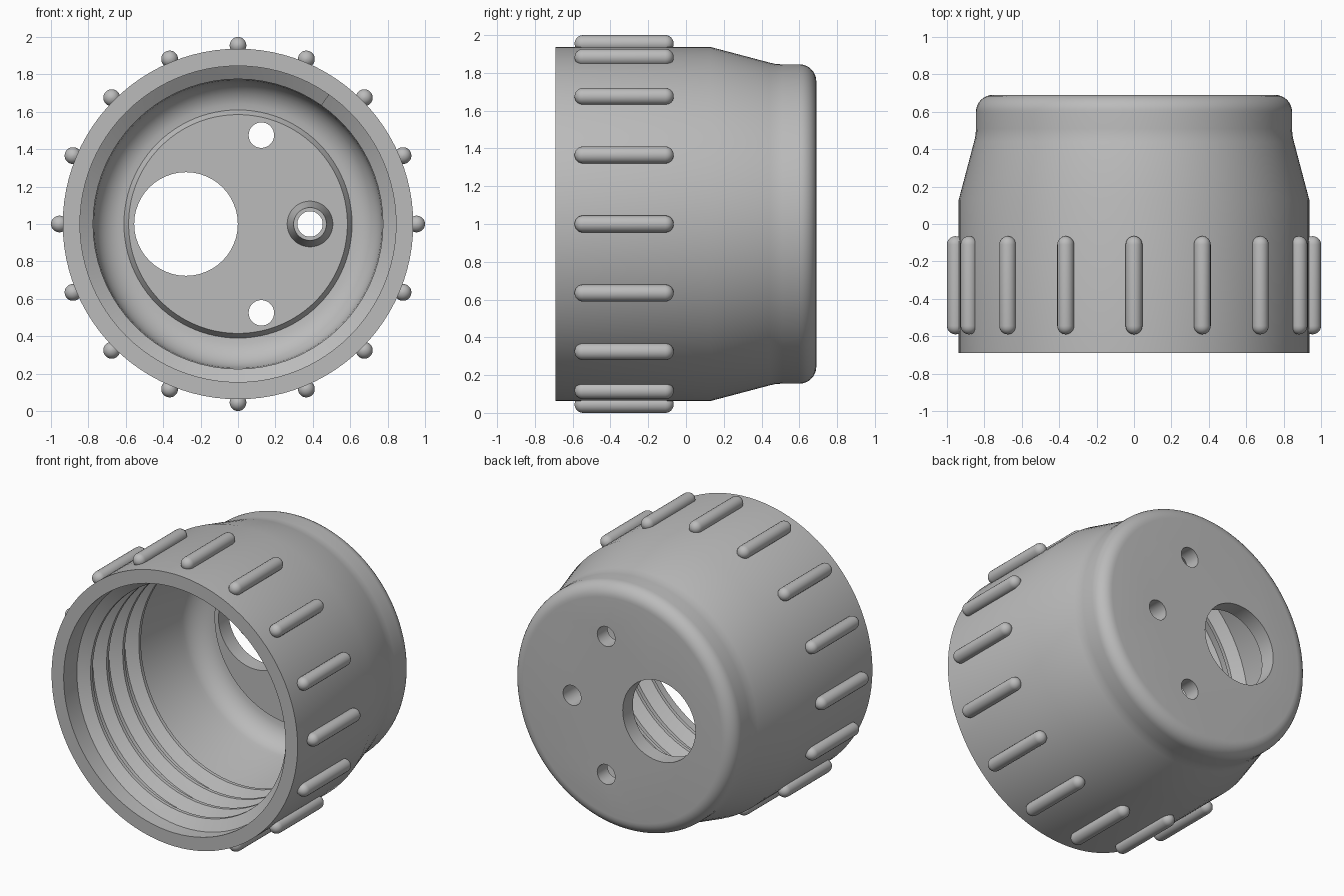
import bpy, bmesh
from math import sin, cos, pi, radians

if "Cube" in bpy.data.objects:
    bpy.data.objects.remove(bpy.data.objects["Cube"], do_unlink=True)

grey = bpy.data.materials.new("plain grey")
grey.use_nodes = True
grey.diffuse_color = (0.5, 0.5, 0.5, 1)
grey.node_tree.nodes["Principled BSDF"].inputs["Base Color"].default_value = (0.5, 0.5, 0.5, 1)

AXIS_Z = 1.0


def finish(name, bm):
    """Turn a bmesh into a grey object."""
    bmesh.ops.recalc_face_normals(bm, faces=bm.faces)
    mesh = bpy.data.meshes.new(name)
    bm.to_mesh(mesh)
    bm.free()
    mesh.materials.append(grey)
    obj = bpy.data.objects.new(name, mesh)
    bpy.context.collection.objects.link(obj)
    return obj


def smooth(obj, angle=30):
    bpy.ops.object.select_all(action='DESELECT')
    obj.select_set(True)
    bpy.context.view_layer.objects.active = obj
    bpy.ops.object.shade_smooth_by_angle(angle=radians(angle))


def arc(r, y, radius, start, end, steps=8):
    """Profile points (r, y) along a rounded corner."""
    angles = [radians(start + (end - start) * i / steps) for i in range(steps + 1)]
    return [(r + radius * cos(a), y + radius * sin(a)) for a in angles]


def lathe(name, profile, segments, x=0, z=AXIS_Z, closed=False):
    """Spin a (radius, y) profile about an axis along y."""
    bm = bmesh.new()
    rings = []
    for r, y in profile:
        angles = [2 * pi * i / segments for i in range(segments)]
        rings.append([bm.verts.new((x + r * cos(a), y, z + r * sin(a))) for a in angles])
    pairs = list(zip(rings, rings[1:]))
    if closed:
        pairs.append((rings[-1], rings[0]))
    else:
        bm.faces.new(rings[0])
        bm.faces.new(rings[-1])
    for a, b in pairs:
        for i in range(segments):
            j = (i + 1) % segments
            bm.faces.new((a[i], a[j], b[j], b[i]))
    return finish(name, bm)


# Cap shell: raised floor, inner fillet, bore, rim, outer wall, rounded back edge
profile = [(0.585, 0.58), (0.61, 0.62)]
profile += arc(0.61, 0.46, 0.16, 90, 0)
profile += [(0.845, 0.13), (0.845, -0.69), (0.937, -0.69), (0.937, 0.13)]
profile += [(0.855, 0.44), (0.847, 0.475), (0.845, 0.51)]
profile += arc(0.755, 0.60, 0.09, 0, 90)
shell = lathe("cap_shell", profile, 96)

# Holes through the back wall
SMALL = 0.068
holes = [(-0.278, 0, 0.277), (0.125, 0.475, SMALL), (0.125, -0.475, SMALL), (0.385, 0, SMALL)]
for x, dz, r in holes:
    cutter = lathe("hole_cutter", [(r, 0.4), (r, 0.9)], 48, x, AXIS_Z + dz)
    cutter.hide_render = True
    mod = shell.modifiers.new("hole", 'BOOLEAN')
    mod.operation = 'DIFFERENCE'
    mod.solver = 'EXACT'
    mod.object = cutter
    bpy.context.view_layer.objects.active = shell
    bpy.ops.object.modifier_apply(modifier=mod.name)
    bpy.data.objects.remove(cutter, do_unlink=True)
smooth(shell)

# Tapered nozzle boss around the side hole
boss = lathe("nozzle_boss", [(SMALL, 0.6), (SMALL, 0.43), (0.088, 0.43), (0.127, 0.6)],
             40, 0.385, AXIS_Z, closed=True)
smooth(boss)

# Internal screw thread: trapezoid section swept along a helix
section = [(0.86, -0.07), (0.845, -0.06), (0.775, -0.012),
           (0.775, 0.012), (0.845, 0.06), (0.86, 0.07)]
TURNS, PITCH, STEPS = 3.85, 0.175, 72
bm = bmesh.new()
rows = []
for i in range(int(TURNS * STEPS) + 1):
    t = i / STEPS
    a = radians(55) - 2 * pi * t
    y0 = -0.60 + PITCH * t
    rows.append([bm.verts.new((r * cos(a), y0 + dy, AXIS_Z + r * sin(a))) for r, dy in section])
for a, b in zip(rows, rows[1:]):
    for k in range(len(section)):
        n = (k + 1) % len(section)
        bm.faces.new((a[k], a[n], b[n], b[k]))
bm.faces.new(rows[0])
bm.faces.new(rows[-1])
smooth(finish("screw_thread", bm), 25)

# Grip ribs: round-ended bars spaced around the outer wall
RIBS, RIB_R = 16, 0.045
rib_profile = arc(0, -0.545, RIB_R, -88, 0, 6) + arc(0, -0.11, RIB_R, 0, 88, 6)
for i in range(RIBS):
    a = 2 * pi * i / RIBS
    d = 1 - RIB_R
    rib = lathe(f"grip_rib_{i + 1}", rib_profile, 20, d * cos(a), AXIS_Z + d * sin(a))
    smooth(rib, 40)
